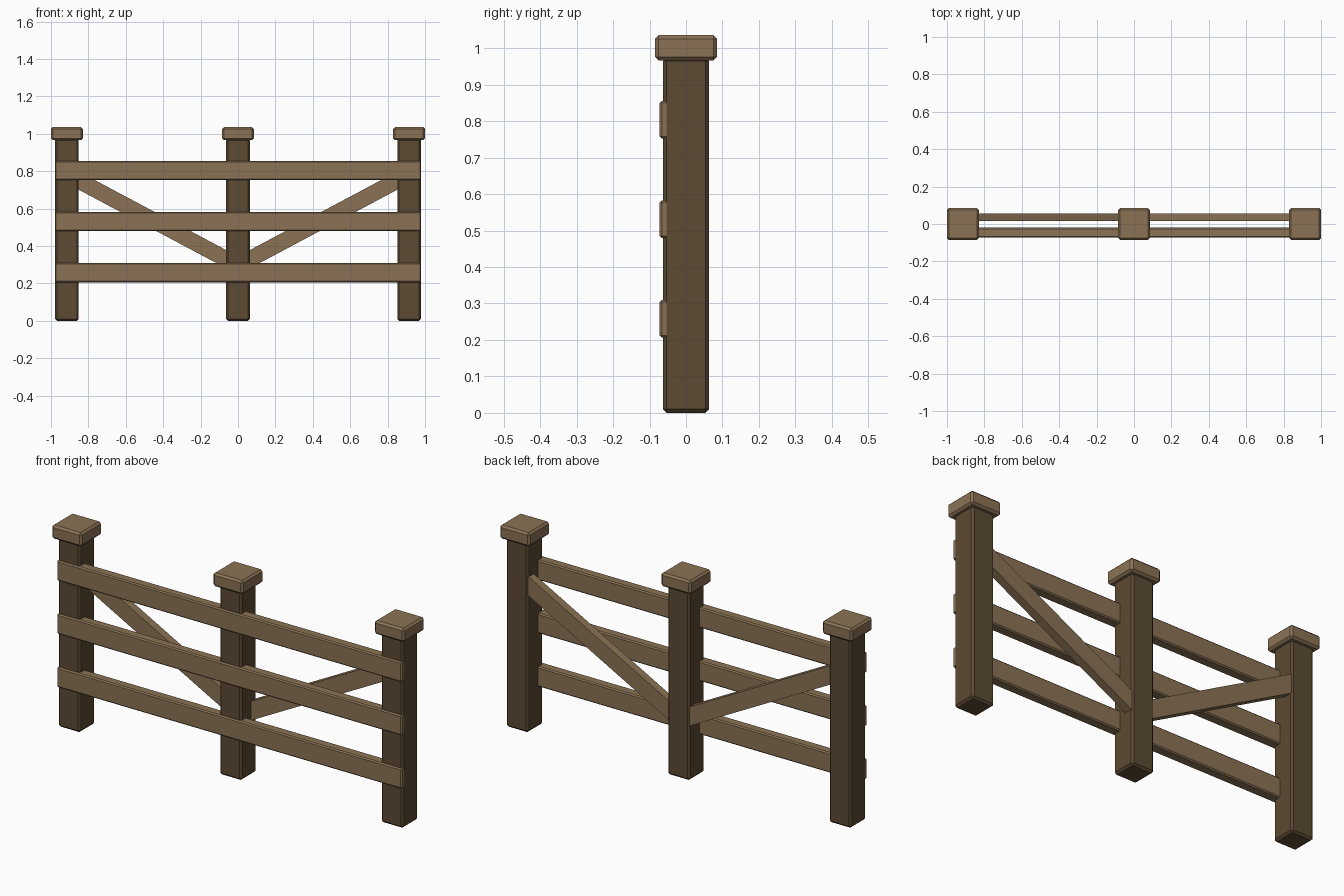
import bpy
import math

cube = bpy.data.objects.get("Cube")
if cube:
    bpy.data.objects.remove(cube, do_unlink=True)


def make_material(name, rgb):
    mat = bpy.data.materials.new(name)
    mat.use_nodes = True
    mat.diffuse_color = (*rgb, 1)
    mat.node_tree.nodes["Principled BSDF"].inputs["Base Color"].default_value = (*rgb, 1)
    return mat


dark_wood = make_material("dark_wood", (0.107, 0.069, 0.033))
light_wood = make_material("light_wood", (0.258, 0.171, 0.091))


def beam(name, size, centre, mat, chamfer=0.0, tilt=0.0):
    """Box timber with optional flat chamfered edges, tilted about y."""
    bpy.ops.mesh.primitive_cube_add(size=1, location=centre)
    obj = bpy.context.object
    obj.name = name
    obj.scale = size
    bpy.ops.object.transform_apply(location=False, rotation=False, scale=True)
    obj.rotation_euler.y = tilt
    obj.data.materials.append(mat)
    if chamfer:
        bevel = obj.modifiers.new("chamfer", "BEVEL")
        bevel.width = chamfer
        bevel.segments = 1
    return obj


POST_X = 0.915

# Posts with caps
for side, x in (("right", -POST_X), ("middle", 0), ("left", POST_X)):
    beam(f"{side}_post", (0.126, 0.126, 0.975), (x, 0, 0.4875), dark_wood, 0.01)
    beam(f"{side}_post_cap", (0.17, 0.17, 0.07), (x, 0, 1.001), light_wood, 0.01)

# Horizontal rails on the front of the posts
for level, z in (("lower", 0.258), ("middle", 0.531), ("upper", 0.804)):
    beam(f"{level}_rail", (1.956, 0.052, 0.103), (0, -0.046, z), light_wood, 0.006)

# Diagonal braces rising from the middle post to the end posts
slope = math.atan(0.533)
for side, sign in (("right", -1), ("left", 1)):
    beam(f"{side}_brace", (0.96, 0.042, 0.086), (sign * POST_X / 2, 0.036, 0.54),
         light_wood, tilt=-sign * slope)
